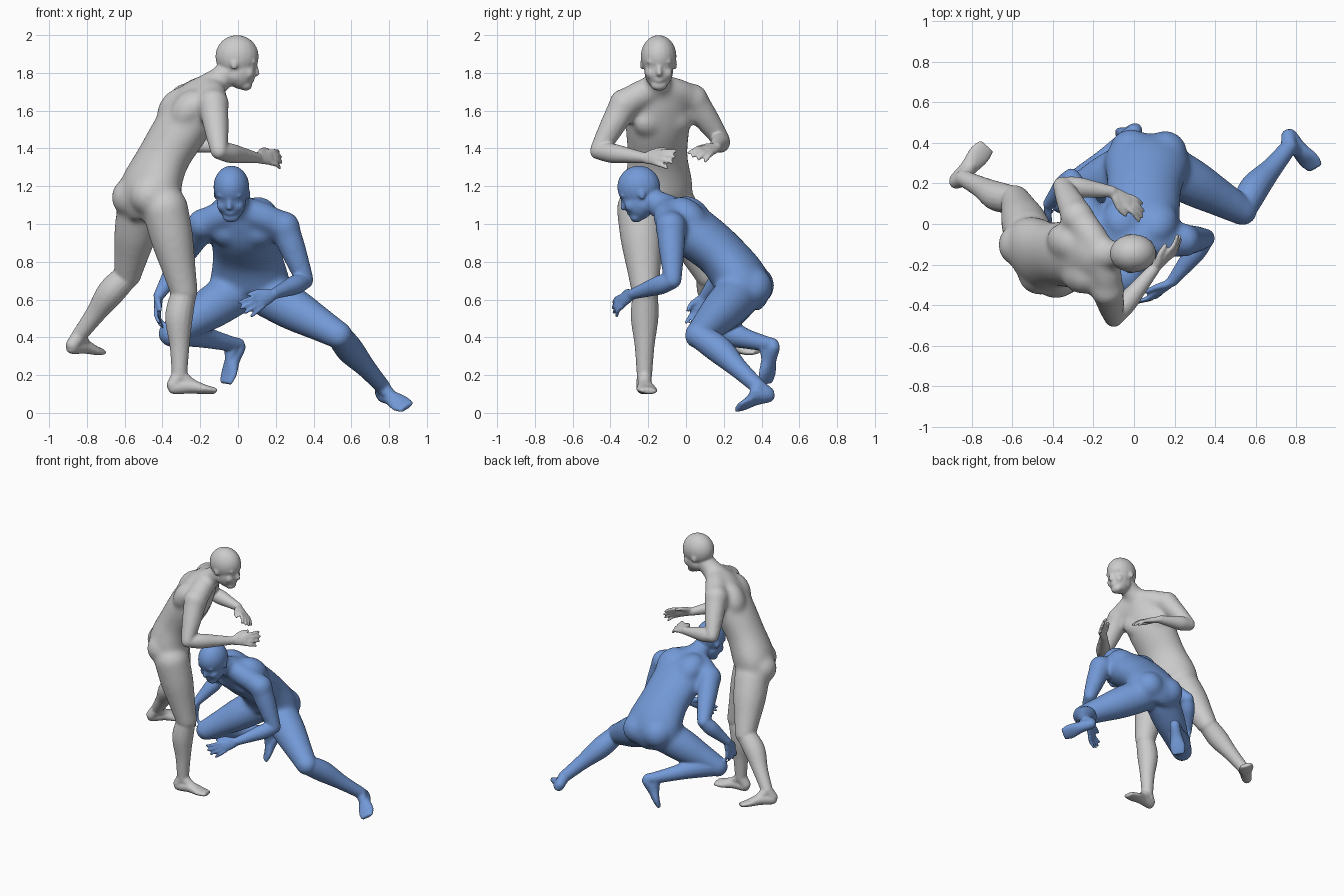
import bpy, bmesh, math
from mathutils import Vector, Matrix

if "Cube" in bpy.data.objects:
    bpy.data.objects.remove(bpy.data.objects["Cube"])

V = Vector


def blob(bm, pos, fwd, right, up, size):
    """Ellipsoid with half sizes along fwd, right, up."""
    m = Matrix((fwd * size[0], right * size[1], up * size[2])).transposed().to_4x4()
    m.translation = pos
    bmesh.ops.create_uvsphere(bm, u_segments=20, v_segments=14, radius=1, matrix=m)


def ball(bm, pos, r):
    bmesh.ops.create_icosphere(bm, subdivisions=3, radius=r, matrix=Matrix.Translation(pos))


def spline(p0, p1, p2, p3, t):
    return 0.5 * (2 * p1 + (p2 - p0) * t + (2 * p0 - 5 * p1 + 4 * p2 - p3) * t * t
                  + (3 * p1 - p0 - 3 * p2 + p3) * t ** 3)


def loft(bm, stations, sides, n=16, steps=5):
    """Smooth closed tube through (centre, half width, half depth) stations."""
    st = [V((*p, a, b)) for p, a, b in stations]
    if isinstance(sides, Vector):
        sides = [sides] * len(st)
    pts = []
    for i in range(len(st) - 1):
        q = [st[max(i - 1, 0)], st[i], st[i + 1], st[min(i + 2, len(st) - 1)]]
        for k in range(steps):
            pts.append((spline(*q, k / steps), sides[i].lerp(sides[i + 1], k / steps)))
    pts.append((st[-1], sides[-1]))
    rings = []
    for i, (p, s) in enumerate(pts):
        t = (pts[min(i + 1, len(pts) - 1)][0].xyz - pts[max(i - 1, 0)][0].xyz).normalized()
        s = (s - t * s.dot(t)).normalized()
        d = t.cross(s)
        c = V(p[:3])
        rings.append([bm.verts.new(c + s * p[3] * math.cos(2 * math.pi * j / n)
                                   + d * p[4] * math.sin(2 * math.pi * j / n)) for j in range(n)])
    for r0, r1 in zip(rings, rings[1:]):
        for j in range(n):
            bm.faces.new((r0[j], r0[(j + 1) % n], r1[(j + 1) % n], r1[j]))
    bm.faces.new(rings[0][::-1])
    bm.faces.new(rings[-1])


def tube(bm, pts, radii):
    """Round limb with ball ends."""
    d = (pts[-1] - pts[0]).normalized()
    loft(bm, [(p, r, r) for p, r in zip(pts, radii)], d.orthogonal())
    ball(bm, pts[0], radii[0])
    ball(bm, pts[-1], radii[-1])


def head(bm, c, f, nape, neck, side):
    u = (V((0, 0, 1)) - f * f.z).normalized()
    r = f.cross(u)
    at = lambda a, b, h: c + f * a + r * b + u * h
    blob(bm, c, f, r, u, (.115, .095, .113))
    blob(bm, at(.03, 0, -.07), f, r, u, (.078, .077, .1))        # face
    blob(bm, at(.01, 0, -.095), f, r, u, (.07, .073, .065))      # jaw
    blob(bm, at(.062, 0, -.145), f, r, u, (.036, .045, .03))     # chin
    blob(bm, at(.085, 0, -.112), f, r, u, (.022, .03, .02))      # lips
    tube(bm, [at(.1, 0, -.03), at(.114, 0, -.076)], [.011, .016])  # nose
    for s in (1, -1):
        blob(bm, at(.086, s * .032, -.018), f, r, u, (.019, .036, .014))  # brow
        blob(bm, at(.078, s * .034, -.042), f, r, u, (.021, .024, .018))  # eye
        blob(bm, at(.068, s * .042, -.08), f, r, u, (.032, .03, .035))    # cheek
        blob(bm, at(-.012, s * .089, -.045), f, r, u, (.019, .009, .028))  # ear
    loft(bm, [(neck, .08, .07), (nape, .066, .066), (at(0, 0, -.05), .063, .067)], side)


def hand(bm, wrist, tip, n, s):
    d = (tip - wrist).normalized()
    n = V(n)
    n = (n - d * n.dot(d)).normalized()
    t = n.cross(d) * s                      # towards the thumb
    L = (tip - wrist).length
    loft(bm, [(wrist, .029, .024), (wrist + d * L * .25, .038, .021),
              (wrist + d * L * .52, .043, .017)], t)
    for k in range(4):
        off = (k - 1.5) * -.021
        a = wrist + d * L * .48 + t * off
        e = wrist + d * L * (1, 1.03, .99, .87)[k] + t * off * 1.5 - n * .022
        tube(bm, [a, a.lerp(e, .5) + n * .01, e], [.0135, .012, .01])
    tube(bm, [wrist + d * L * .15 + t * .02, wrist + d * L * .38 + t * .05 - n * .015,
              wrist + d * L * .62 + t * .058 - n * .025], [.02, .015, .011])


def forearm(bm, el, wr, tip, n, s):
    tube(bm, [el, el.lerp(wr, .3), el.lerp(wr, .65), wr], [.043, .052, .041, .029])
    hand(bm, wr, tip, n, s)


def lower_leg(bm, knee, ank, heel, toe):
    f = (toe - heel).normalized()
    shin = (ank - knee).normalized()
    back = -(f - shin * f.dot(shin)).normalized()
    tube(bm, [knee, knee.lerp(ank, .3) + back * .02, knee.lerp(ank, .65) + back * .008, ank],
         [.066, .074, .053, .041])
    # foot
    u = ank - heel
    u = (u - f * u.dot(f)).normalized()
    at = lambda k, h: heel.lerp(toe, k) + u * h
    loft(bm, [(at(-.06, 0), .022, .022), (at(.05, 0), .036, .036), (at(.4, .012), .042, .038),
              (at(.75, .002), .057, .025), (at(1, 0), .045, .015)], f.cross(u))
    tube(bm, [ank, heel.lerp(ank, .2)], [.041, .036])
    tube(bm, [ank, at(.4, .028), at(.72, .008)], [.039, .032, .019])


def fused(name, bm, voxel, rounds):
    """Object whose overlapping parts are fused into one softened skin."""
    bmesh.ops.recalc_face_normals(bm, faces=bm.faces)
    me = bpy.data.meshes.new(name)
    bm.to_mesh(me)
    bm.free()
    ob = bpy.data.objects.new(name, me)
    bpy.context.collection.objects.link(ob)
    rm = ob.modifiers.new("fuse", 'REMESH')
    rm.mode = 'VOXEL'
    rm.voxel_size = voxel
    rm.use_smooth_shade = True
    sm = ob.modifiers.new("soften", 'SMOOTH')
    sm.factor, sm.iterations = .5, rounds
    return ob


def figure(name, spine, head_c, face, arms, legs, wide, colour=None):
    bm = bmesh.new()
    S = [V(p) for p in spine]
    A = [[V(p) for p in a[:4]] + [a[4]] for a in arms]     # right, left
    G = [[V(p) for p in g] for g in legs]
    hr = (G[0][0] - G[1][0]).normalized()
    sr = (A[0][0] - A[1][0]).normalized()
    # torso
    deep = (.1, .145, .132, .138, .11, .08)
    loft(bm, list(zip(S[:6], wide, deep)), [hr, hr, hr.lerp(sr, .5), sr, sr, sr], n=24)
    # buttocks
    up = (S[2] - S[1]).normalized()
    fw = up.cross(hr).normalized()
    for s in (1, -1):
        ball(bm, S[1] + hr * s * .085 - fw * .043 - up * .03, .108)
    # chest, shoulder blades, trapezius, upper arms
    up = (S[4] - S[3]).normalized()
    fw = up.cross(sr).normalized()
    for s, a in zip((1, -1), A):
        blob(bm, S[3] + sr * s * .08 + fw * .075 + up * .045, fw, sr, up, (.055, .085, .075))
        blob(bm, S[3] + sr * s * .085 - fw * .06 + up * .06, fw, sr, up, (.08, .1, .12))
        tube(bm, [S[5], S[5].lerp(a[0], .5) + up * .01, a[0]], [.072, .077, .075])
        ball(bm, a[0], .085)
        tube(bm, [a[0], a[0].lerp(a[1], .45), a[1]], [.08, .07, .05])
    # thighs and neck
    for hip, knee in (g[:2] for g in G):
        tube(bm, [hip, hip.lerp(knee, .35), hip.lerp(knee, .7), knee], [.123, .115, .093, .075])
    tube(bm, [S[5], S[6]], [.08, .067])
    trunk = fused(name + "_trunk", bm, .012, 24)
    # bake the soft trunk, then add the finer parts to it
    baked = bpy.data.meshes.new_from_object(trunk.evaluated_get(bpy.context.evaluated_depsgraph_get()))
    bpy.data.objects.remove(trunk)
    bm = bmesh.new()
    bm.from_mesh(baked)
    head(bm, V(head_c), V(face).normalized(), S[6], S[5], sr)
    for s, a in zip((1, -1), A):
        forearm(bm, *a[1:], s)
    for g in G:
        lower_leg(bm, *g[1:])
    ob = fused(name, bm, .0075, 6)
    if colour:
        mat = bpy.data.materials.new(name + "_skin")
        mat.diffuse_color = colour
        mat.use_nodes = True
        mat.node_tree.nodes["Principled BSDF"].inputs["Base Color"].default_value = mat.diffuse_color
        ob.data.materials.clear()
        ob.data.materials.append(mat)


# standing figure, facing +x
figure("standing_figure",
       [(-.46, -.15, 1.03), (-.47, -.15, 1.16), (-.395, -.15, 1.35), (-.285, -.15, 1.53),
        (-.205, -.15, 1.66), (-.155, -.15, 1.72), (-.085, -.15, 1.775)],
       (-.005, -.145, 1.887), (1, .03, -.12),
       [[(-.13, -.325, 1.635), (-.1, -.465, 1.385), (.1, -.22, 1.35), (.24, -.085, 1.35), (.6, -.6, .35)],
        [(-.28, .035, 1.66), (-.355, .19, 1.44), (-.11, .16, 1.405), (.05, .06, 1.37), (.3, .4, .8)]],
       [[(-.385, -.245, 1.08), (-.285, -.215, .64), (-.31, -.22, .2), (-.35, -.23, .135), (-.115, -.2, .117)],
        [(-.52, -.05, 1.07), (-.585, .12, .73), (-.84, .225, .41), (-.885, .205, .348), (-.725, .385, .328)]],
       (.12, .2, .165, .175, .165, .09))

# crouching figure, facing -y
figure("crouching_figure",
       [(.07, .29, .57), (.065, .305, .67), (.05, .19, .835), (.035, .03, .965),
        (.02, -.05, 1.035), (.01, -.1, 1.08), (-.01, -.17, 1.12)],
       (-.035, -.25, 1.196), (-.12, -.93, -.33),
       [[(-.185, -.02, 1.0), (-.31, .23, .79), (-.42, .1, .62), (-.43, .05, .465), (-.9, .2, 0)],
        [(.245, -.08, .985), (.355, -.07, .7), (.19, -.28, .63), (.04, -.4, .55), (.5, -.7, .25)]],
       [[(-.03, .28, .63), (-.35, .12, .42), (-.035, .425, .365), (.01, .465, .36), (-.065, .42, .155)],
        [(.17, .27, .62), (.535, .065, .41), (.765, .38, .14), (.76, .445, .095), (.895, .275, .03)]],
       (.13, .21, .185, .19, .17, .09),
       (.17, .32, .68, 1))
